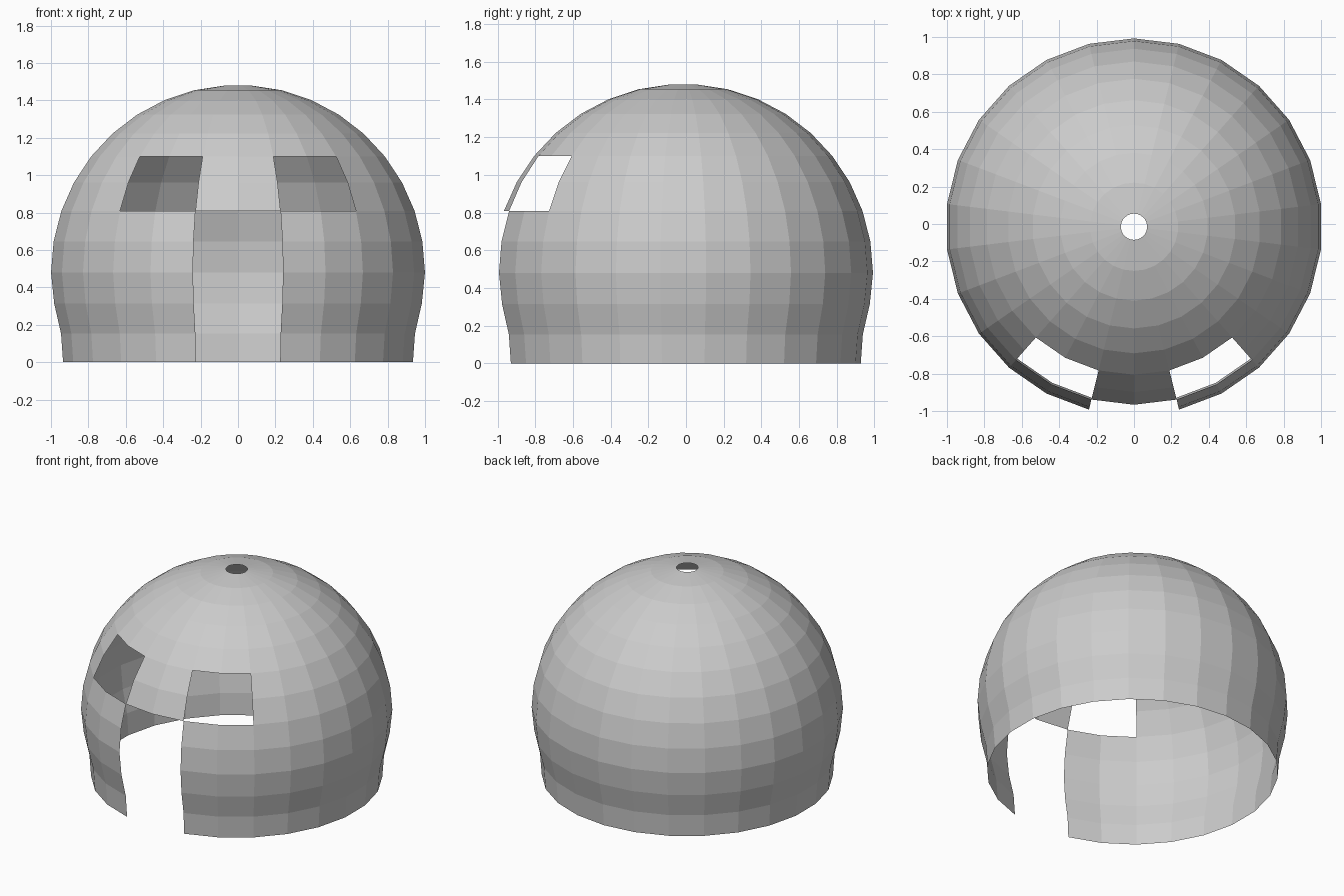
import bpy, bmesh
from math import sin, cos, pi, radians

if "Cube" in bpy.data.objects:
    bpy.data.objects.remove(bpy.data.objects["Cube"])

SEGMENTS = 26
STEP = radians(9.556)            # latitude step between rings
RADIUS, HEIGHT = 1.007, 1.002    # horizontal and vertical radii
CENTRE_Y, EQUATOR_Z = -0.0147, 0.48

# Profile (radius, z): flared-in skirt below the equator, then dome to the smoke hole
profile = [(0.942, 0.0), (0.953, 0.153), (0.99, 0.314)]
profile += [(RADIUS * cos(i * STEP), EQUATOR_Z + HEIGHT * sin(i * STEP)) for i in range(10)]


def is_opening(ring, seg):
    """Segments are counted anticlockwise from the front centre."""
    s = seg if seg < SEGMENTS // 2 else seg - SEGMENTS
    door = s in (-1, 0) and ring < 5
    window = s in (-3, -2, 1, 2) and ring in (5, 6)
    return door or window


bm = bmesh.new()
rings = []
for r, z in profile:
    ring = []
    for s in range(SEGMENTS):
        a = -pi / 2 + 2 * pi * s / SEGMENTS
        ring.append(bm.verts.new((r * cos(a), CENTRE_Y + r * sin(a), z)))
    rings.append(ring)

# Wall panels, leaving the door and two windows open
for i in range(len(rings) - 1):
    for s in range(SEGMENTS):
        if not is_opening(i, s):
            t = (s + 1) % SEGMENTS
            bm.faces.new((rings[i][s], rings[i][t], rings[i + 1][t], rings[i + 1][s]))

# Remove points left loose inside the openings
bmesh.ops.delete(bm, geom=[v for v in bm.verts if not v.link_faces], context='VERTS')

mesh = bpy.data.meshes.new("dome_shell")
bm.to_mesh(mesh)
bm.free()
dome = bpy.data.objects.new("dome_shell", mesh)
bpy.context.collection.objects.link(dome)
